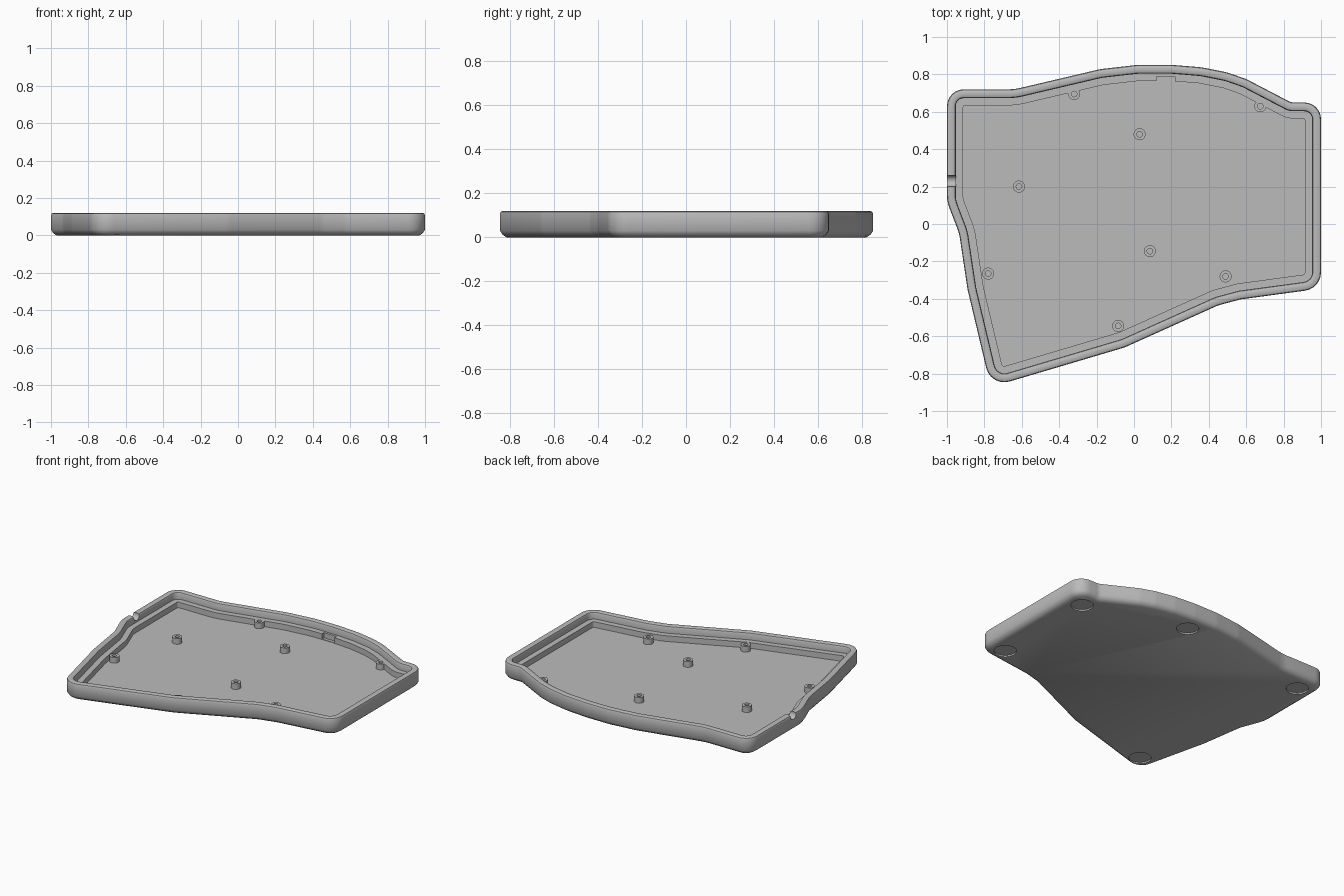
import bpy, bmesh, math
from mathutils import Vector, Matrix

cube = bpy.data.objects.get("Cube")
if cube:
    bpy.data.objects.remove(cube, do_unlink=True)

grey = bpy.data.materials.new("light grey plastic")
grey.use_nodes = True
grey.diffuse_color = (0.5, 0.5, 0.5, 1)
grey.node_tree.nodes["Principled BSDF"].inputs["Base Color"].default_value = (0.5, 0.5, 0.5, 1)

# Tray outline, counter-clockwise: x, y, corner radius
OUTLINE = [
    (1, -0.345, 0.1), (1, 0.65, 0.09), (0.84, 0.65, 0.06), (0.6, 0.775, 0.2),
    (0.5, 0.81, 0.2), (0.36, 0.838, 0.3), (0.2, 0.851, 0.3), (0.02, 0.851, 0.3),
    (-0.18, 0.828, 0.3), (-0.64, 0.72, 0.3), (-1, 0.72, 0.09), (-1, 0.12, 0.2),
    (-0.935, -0.05, 0.25), (-0.89, -0.35, 0.3), (-0.766, -0.872, 0.1),
    (-0.05, -0.66, 0.3), (0.45, -0.435, 0.2), (0.57, -0.403, 0.15),
]
FLOOR, LEDGE, TOP = 0.03, 0.07, 0.12

# Wall cross-section from underside over the rim to the floor: inset, height
SECTION = [(0.03, 0), (0.012, 0.012), (0, 0.03), (0, 0.106), (0.004, 0.116), (0.014, TOP),
           (0.034, TOP), (0.043, 0.116), (0.047, 0.106), (0.047, LEDGE),
           (0.086, LEDGE), (0.086, FLOOR)]


def loop(inset, steps=6):
    """Outline moved inwards, with every corner turned into an arc."""
    pts, n = [], len(OUTLINE)
    for i, (x, y, r) in enumerate(OUTLINE):
        p = Vector((x, y))
        a = (p - Vector(OUTLINE[i - 1][:2])).normalized()
        b = (Vector(OUTLINE[(i + 1) % n][:2]) - p).normalized()
        na, nb = Vector((-a.y, a.x)), Vector((-b.y, b.x))
        miter = (na + nb) / (1 + na.dot(nb))
        side = 1 if a.x * b.y - a.y * b.x > 0 else -1
        radius = max(r - side * inset, 0.012)
        centre = p + miter * (inset + side * radius)
        start = -side * na
        turn = side * math.acos(max(-1, min(1, a.dot(b))))
        for k in range(steps + 1):
            pts.append(centre + Matrix.Rotation(turn * k / steps, 2) @ start * radius)
    return pts


def make(name, bm):
    bmesh.ops.recalc_face_normals(bm, faces=bm.faces)
    mesh = bpy.data.meshes.new(name)
    bm.to_mesh(mesh)
    bm.free()
    mesh.materials.append(grey)
    ob = bpy.data.objects.new(name, mesh)
    bpy.context.collection.objects.link(ob)
    return ob


def cylinder(bm, x, y, z0, z1, radius, sides=32):
    bmesh.ops.create_cone(bm, cap_ends=True, segments=sides, radius1=radius, radius2=radius,
                          depth=z1 - z0, matrix=Matrix.Translation((x, y, (z0 + z1) / 2)))


def combine(target, bm, operation):
    tool = make("helper", bm)
    tool.hide_render = True
    mod = target.modifiers.new(operation.lower(), "BOOLEAN")
    mod.operation, mod.object, mod.solver = operation, tool, "EXACT"
    bpy.context.view_layer.objects.active = target
    bpy.ops.object.modifier_apply(modifier=mod.name)
    bpy.data.objects.remove(tool, do_unlink=True)


# Tray shell lofted through the wall section
bm = bmesh.new()
rings = [[bm.verts.new((p.x, p.y, z)) for p in loop(inset)] for inset, z in SECTION]
for low, high in zip(rings, rings[1:]):
    for i in range(len(low)):
        bm.faces.new((low[i - 1], low[i], high[i], high[i - 1]))
bm.faces.new(rings[0])
bm.faces.new(rings[-1])
tray = make("tray", bm)

# Screw standoffs
STANDOFFS = [(-0.32, 0.695), (0.675, 0.63), (0.03, 0.48), (-0.615, 0.2),
             (-0.78, -0.265), (0.085, -0.145), (0.49, -0.28), (-0.085, -0.545)]
bm = bmesh.new()
for x, y in STANDOFFS:
    cylinder(bm, x, y, FLOOR - 0.01, LEDGE, 0.032)
combine(tray, bm, "UNION")

# Screw holes, foot recesses, port notch in the ledge and cable notch in the rim
bm = bmesh.new()
for x, y in STANDOFFS:
    cylinder(bm, x, y, FLOOR, TOP, 0.015, 20)
for x, y in [(0.87, 0.52), (0.87, -0.245), (0.16, 0.725), (-0.87, 0.59), (-0.67, -0.74)]:
    cylinder(bm, x, y, -0.02, 0.01, 0.072, 40)
bmesh.ops.create_cube(bm, size=1, matrix=Matrix.Translation((0.17, 0.735, 0.068))
                      @ Matrix.Diagonal((0.1, 0.105, 0.07, 1)))
bmesh.ops.create_cone(bm, cap_ends=True, segments=32, radius1=0.03, radius2=0.03, depth=0.13,
                      matrix=Matrix.Translation((-0.985, 0.23, 0.112))
                      @ Matrix.Rotation(math.pi / 2, 4, "Y"))
combine(tray, bm, "DIFFERENCE")

# Smooth rounded walls, sharp ledges
bpy.ops.object.select_all(action="DESELECT")
tray.select_set(True)
bpy.context.view_layer.objects.active = tray
bpy.ops.object.shade_smooth_by_angle(angle=math.radians(35))
